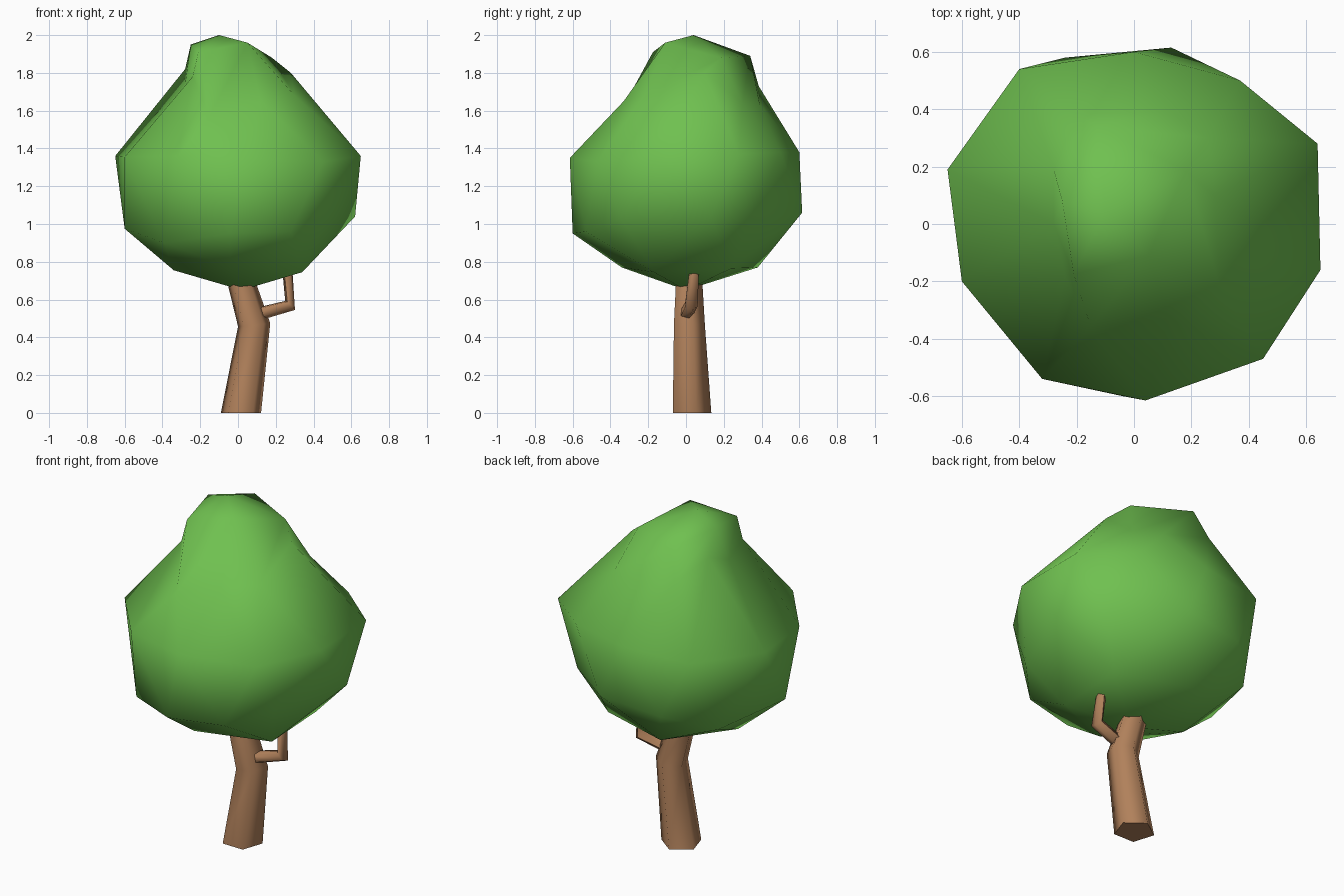
import bpy, bmesh
from math import cos, sin, radians, sqrt, tau
from mathutils import Vector

cube = bpy.data.objects.get("Cube")
if cube:
    bpy.data.objects.remove(cube, do_unlink=True)


def make_material(name, rgb):
    mat = bpy.data.materials.new(name)
    mat.use_nodes = True
    color = (*rgb, 1.0)
    mat.diffuse_color = color
    shader = next(n for n in mat.node_tree.nodes if n.type == "BSDF_PRINCIPLED")
    shader.inputs["Base Color"].default_value = color
    shader.inputs["Roughness"].default_value = 0.9
    return mat


def finish(bm, name, mat, sharp_angle):
    """Turn a bmesh into a shaded object."""
    bmesh.ops.recalc_face_normals(bm, faces=bm.faces)
    mesh = bpy.data.meshes.new(name)
    bm.to_mesh(mesh)
    bm.free()
    mesh.materials.append(mat)
    obj = bpy.data.objects.new(name, mesh)
    bpy.context.collection.objects.link(obj)
    bpy.ops.object.select_all(action="DESELECT")
    obj.select_set(True)
    bpy.context.view_layer.objects.active = obj
    bpy.ops.object.shade_smooth_by_angle(angle=radians(sharp_angle))
    return obj


def limb(name, stations, mat, sides=5, start=radians(-55)):
    """Faceted tube through stations of (centre, facing, radius)."""
    bm = bmesh.new()
    rings = []
    for centre, facing, radius in stations:
        turn = Vector((0, 0, 1)).rotation_difference(Vector(facing))
        ring = []
        for i in range(sides):
            a = start + tau * i / sides
            offset = turn @ Vector((radius * cos(a), radius * sin(a), 0))
            ring.append(bm.verts.new(Vector(centre) + offset))
        rings.append(ring)
    for low, high in zip(rings, rings[1:]):
        for i in range(sides):
            j = (i + 1) % sides
            bm.faces.new((low[i], low[j], high[j], high[i]))
    bm.faces.new(rings[0])
    bm.faces.new(rings[-1])
    return finish(bm, name, mat, 75)


leaf_green = make_material("leaf green", (0.16, 0.53, 0.08))
bark_brown = make_material("bark brown", (0.44, 0.22, 0.105))

# Leaning trunk with a bend, ending inside the crown
limb("trunk", [
    ((0.015, 0.022, 0), (0, 0, 1), 0.112),
    ((0.085, 0.01, 0.465), (-0.1, 0, 1), 0.09),
    ((-0.015, 0.01, 0.8), (-0.3, 0, 1), 0.07),
], bark_brown)

# Small elbowed branch on the left
limb("branch", [
    ((0.09, 0, 0.52), (1, 0.1, 0.3), 0.037),
    ((0.276, 0.025, 0.57), (0.7, 0.1, 0.75), 0.037),
    ((0.262, 0.04, 0.745), (0, 0, 1), 0.028),
], bark_brown)

# Crown: coarse sphere whose rings are pulled into a lopsided peak
bm = bmesh.new()
bmesh.ops.create_icosphere(bm, subdivisions=2, radius=1)
unit = {v: v.co.normalized() for v in bm.verts}
for v in bm.verts:
    v.co = unit[v] * 0.65 + Vector((0, 0, 1.32))

# Each ring: height on the unit sphere, first angle, angle step, new positions
sculpted_rings = [
    (1, 0, 72, [(-0.1, 0.04, 2)]),
    (0.85, -144, 72, [(-0.21, -0.175, 1.91), (0.05, -0.11, 1.96), (0.18, 0.185, 1.88),
                      (-0.13, 0.34, 1.89), (-0.25, 0.08, 1.95)]),
    (0.447, -144, 72, [(-0.24, -0.185, 1.78), (0.12, -0.33, 1.65), (0.28, 0.1, 1.8),
                       (0.12, 0.39, 1.635), (-0.28, 0.19, 1.82)]),
    (0.526, -108, 72, [(-0.15, -0.36, 1.57), (0.3, -0.22, 1.68), (0.26, 0.3, 1.64),
                       (-0.2, 0.385, 1.73), (-0.28, 0, 1.74)]),
    (0, -162, 36, [(-0.6, -0.2, 1.355), (-0.32, -0.54, 1.36), (0.04, -0.615, 1.35),
                   (0.45, -0.47, 1.33), (0.65, -0.16, 1.36), (0.64, 0.28, 1.37),
                   (0.37, 0.5, 1.38), (0, 0.6, 1.38), (-0.4, 0.54, 1.36),
                   (-0.65, 0.19, 1.36)]),
    (-0.526, -144, 72, [(-0.39, -0.39, 0.9), (0.28, -0.53, 0.96), (0.62, 0.13, 1.04),
                        (0.13, 0.615, 1.06), (-0.46, 0.36, 0.92)]),
    (-0.447, 108, 72, [(-0.24, 0.58, 1.02), (-0.6, -0.07, 0.975), (-0.04, -0.6, 0.95)]),
    (-0.85, -108, 72, [(-0.045, -0.34, 0.77), (0.34, -0.17, 0.745), (0.34, 0.24, 0.765),
                       (-0.1, 0.38, 0.77), (-0.34, 0, 0.755)]),
    (-1, 0, 72, [(0.02, 0, 0.65)]),
]
for height, first, step, points in sculpted_rings:
    reach = sqrt(1 - height * height)
    for i, point in enumerate(points):
        a = radians(first + step * i)
        aim = Vector((reach * cos(a), reach * sin(a), height))
        nearest = min(bm.verts, key=lambda v: (unit[v] - aim).length)
        nearest.co = point
finish(bm, "crown", leaf_green, 180)
